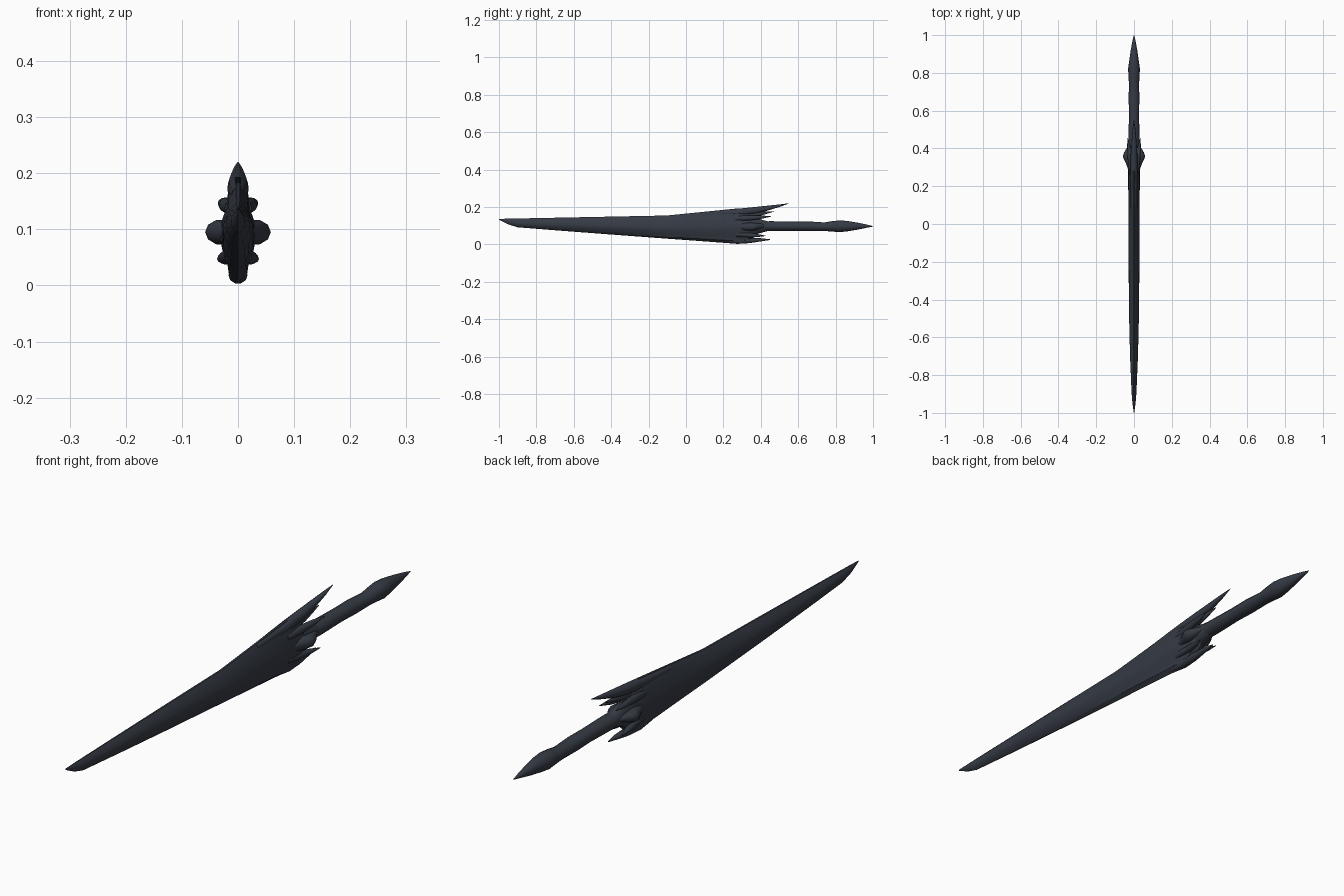
import bpy, bmesh, math

steel = bpy.data.materials.new("dark blue steel")
steel.diffuse_color = (0.036, 0.043, 0.058, 1)


def loft(name, rings, angle=35):
    """Skin a list of equal-length point rings and cap both ends."""
    bm = bmesh.new()
    loops = [[bm.verts.new(p) for p in ring] for ring in rings]
    n = len(loops[0])
    for a, b in zip(loops, loops[1:]):
        for i in range(n):
            j = (i + 1) % n
            bm.faces.new((a[i], a[j], b[j], b[i]))
    bm.faces.new(loops[0])
    bm.faces.new(loops[-1])
    bmesh.ops.recalc_face_normals(bm, faces=bm.faces)
    mesh = bpy.data.meshes.new(name)
    bm.to_mesh(mesh)
    bm.free()
    mesh.materials.append(steel)
    ob = bpy.data.objects.new(name, mesh)
    bpy.context.collection.objects.link(ob)
    bpy.ops.object.select_all(action='DESELECT')
    ob.select_set(True)
    bpy.context.view_layer.objects.active = ob
    bpy.ops.object.shade_smooth_by_angle(angle=math.radians(angle))
    return ob


def oval(x, y, z, rx, rz, n=12):
    return [(x + rx * math.cos(2 * math.pi * i / n), y,
             z + rz * math.sin(2 * math.pi * i / n)) for i in range(n)]


def spike(name, stations, mirrored=False, n=10):
    """Tapering horn through (x, y, z, rx, rz) stations."""
    for s in ((1, -1) if mirrored else (1,)):
        side = ("_right" if s > 0 else "_left") if mirrored else ""
        loft(name + side, [oval(s * x, y, z, rx, rz, n) for x, y, z, rx, rz in stations], 45)


# Blade: lens section at the tip, ridged section near the guard
HEIGHT = [0, .08, .2, .33, .45, .58, .7, .85, 1]
LENS = [0, .4, .7, .93, 1, .97, .85, .55, .12]
RIDGED = [0, .52, .62, .92, 1, .95, .7, .58, .12]


def blade_ring(y, top, bottom, half):
    k = min(1, max(0, (y + 0.6) / 0.8))
    side = [(half * (a * (1 - k) + b * k), y, bottom + (top - bottom) * h)
            for h, a, b in zip(HEIGHT, LENS, RIDGED)]
    return side + [(-x, yy, z) for x, yy, z in reversed(side[1:])]


loft("blade", [blade_ring(*s) for s in [
    (-1, .137, .132, .001), (-.95, .138, .107, .008), (-.9, .139, .092, .0125),
    (-.7, .143, .076, .021), (-.45, .148, .057, .027), (-.1, .155, .031, .029),
    (.1, .175, .0165, .03), (.28, .193, .003, .031), (.33, .172, .012, .031),
    (.38, .14, .05, .028), (.4, .12, .075, .02)]], 30)

# Long horn that continues the blade's upper edge
spike("upper_horn", [
    (0, .1, .160, .012, .014), (0, .26, .170, .019, .0205), (0, .36, .181, .018, .0195),
    (0, .42, .191, .0145, .0155), (0, .5, .2075, .008, .007), (0, .55, .2195, .001, .001)])

# Small horn under it
spike("middle_horn", [
    (0, .3, .15, .014, .016), (0, .38, .162, .011, .013),
    (0, .43, .17, .006, .007), (0, .47, .176, .001, .001)])

# Paired upper spurs
spike("upper_spur", [
    (.012, .26, .138, .012, .014), (.020, .35, .143, .014, .014),
    (.026, .40, .146, .010, .010), (.034, .455, .150, .001, .001)], True)

# Paired lower spurs
spike("lower_spur", [
    (.014, .26, .055, .011, .013), (.021, .34, .050, .013, .013),
    (.027, .38, .048, .010, .009), (.036, .425, .046, .001, .001)], True)

# Bottom horn
spike("bottom_horn", [
    (0, .2, .024, .012, .011), (0, .28, .018, .017, .015), (0, .34, .021, .016, .0145),
    (0, .4, .025, .011, .009), (0, .45, .026, .002, .002)])

# Side bosses of the guard
spike("guard_boss", [
    (.022, .27, .095, .004, .008), (.026, .31, .095, .012, .019),
    (.030, .345, .095, .025, .023), (.032, .36, .095, .0265, .022),
    (.030, .38, .097, .022, .018), (.024, .41, .1, .010, .011),
    (.020, .43, .1, .003, .004)], True)

# Collar where the grip enters the guard
spike("collar", [
    (0, .35, .098, .027, .045), (0, .39, .098, .028, .04),
    (0, .42, .098, .029, .031), (0, .44, .098, .027, .026)], n=14)

# Grip and pointed pommel
spike("grip", [
    (0, .33, .098, .026, .026), (0, .46, .098, .0295, .027), (0, .58, .098, .0265, .0255),
    (0, .66, .097, .0285, .0265), (0, .74, .095, .027, .0235), (0, .785, .097, .029, .029),
    (0, .82, .097, .0315, .032), (0, .86, .098, .026, .029), (0, .92, .098, .0175, .0185),
    (0, .97, .098, .008, .008), (0, 1, .097, .001, .001)], n=14)
